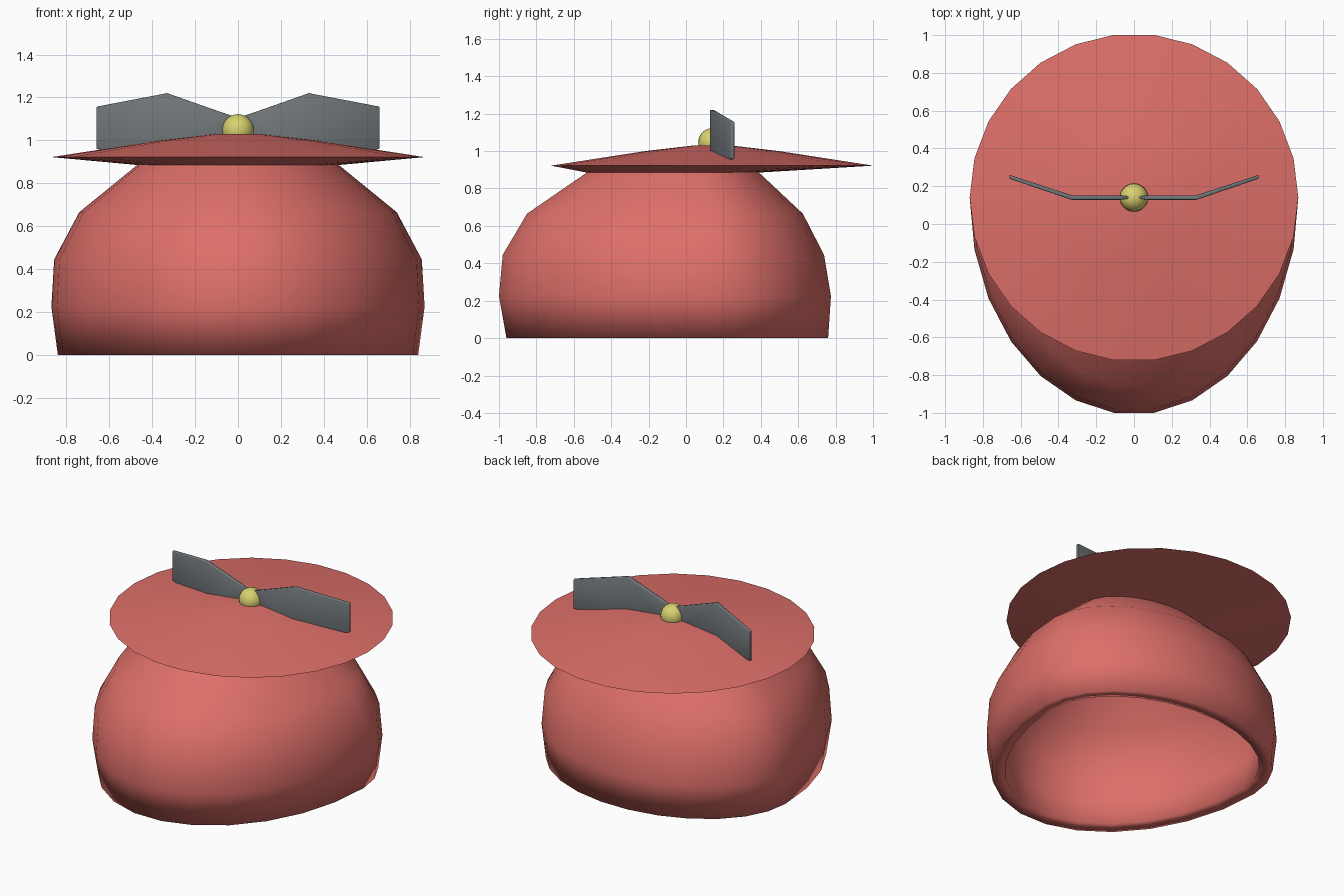
import bpy, bmesh, math
from mathutils import Vector

if "Cube" in bpy.data.objects:
    bpy.data.objects.remove(bpy.data.objects["Cube"])

SIDES = 26
AXIS_Y = 0.14


def material(name, rgb):
    m = bpy.data.materials.new(name)
    m.diffuse_color = (*rgb, 1)
    m.use_nodes = True
    m.node_tree.nodes["Principled BSDF"].inputs["Base Color"].default_value = m.diffuse_color
    return m


RED = material("coral red", (0.73, 0.16, 0.142))
GREY = material("slate grey", (0.165, 0.185, 0.195))
YELLOW = material("soft yellow", (0.69, 0.64, 0.158))


def finish(bm, name, mat, angle=40):
    bmesh.ops.recalc_face_normals(bm, faces=bm.faces)
    mesh = bpy.data.meshes.new(name)
    bm.to_mesh(mesh)
    bm.free()
    mesh.materials.append(mat)
    ob = bpy.data.objects.new(name, mesh)
    bpy.context.collection.objects.link(ob)
    bpy.ops.object.select_all(action='DESELECT')
    ob.select_set(True)
    bpy.context.view_layer.objects.active = ob
    bpy.ops.object.shade_smooth_by_angle(angle=math.radians(angle))
    return ob


def ring(bm, rx, y_front, y_back, z, yc=AXIS_Y):
    """Egg-shaped ring, widest at yc, reaching y_front and y_back."""
    verts = []
    for i in range(SIDES):
        a = 2 * math.pi * i / SIDES
        s = math.sin(a)
        ry = (y_back - yc if s > 0 else yc - y_front) / math.cos(math.pi / SIDES)
        verts.append(bm.verts.new((rx * math.cos(a), yc + ry * s, z)))
    return verts


def bridge(bm, a, b):
    for i in range(len(a)):
        j = (i + 1) % len(a)
        bm.faces.new((a[i], a[j], b[j], b[i]))


# Cap: bowl, flared disc brim and low cone in one skin, thickened inwards
wall = [  # half width, front y, back y, z, centre y
    (0.84, -0.96, 0.76, 0.0, 0.14),
    (0.87, -1.0, 0.775, 0.225, 0.14),
    (0.857, -0.98, 0.738, 0.445, 0.14),
    (0.74, -0.85, 0.625, 0.665, 0.13),
    (0.47, -0.53, 0.39, 0.885, 0.09),
]
bm = bmesh.new()
rings = [ring(bm, *w) for w in wall]
for r, z in ((0.87, 0.922), (0.36, 1.0), (0.1, 1.03)):
    rings.append(ring(bm, r, AXIS_Y - r * 0.99, AXIS_Y + r * 0.99, z))
for a, b in zip(rings, rings[1:]):
    bridge(bm, a, b)
bm.faces.new(rings[-1])
cap = finish(bm, "cap", RED)
shell = cap.modifiers.new("wall_thickness", 'SOLIDIFY')
shell.thickness = 0.083
shell.offset = -1

# Hub: ball on the tip of the cone
bm = bmesh.new()
bmesh.ops.create_uvsphere(bm, u_segments=20, v_segments=12, radius=0.075)
bmesh.ops.translate(bm, verts=bm.verts, vec=Vector((0, AXIS_Y, 1.047)))
finish(bm, "propeller_hub", YELLOW)

# Propeller blades: bent tapered plates, mirrored left and right
for side, label in ((1, "right"), (-1, "left")):
    bm = bmesh.new()
    sections = []
    for x, y, low, high, t in ((0.02, 0.14, 1.0, 1.112, 0.005),
                               (0.08, 0.14, 0.985, 1.132, 0.012),
                               (0.33, 0.14, 0.905, 1.22, 0.012),
                               (0.66, 0.25, 0.96, 1.157, 0.01)):
        sections.append([bm.verts.new((side * x, y + dy, z)) for dy, z in
                         ((-t, low), (t, low), (t, high), (-t, high))])
    for a, b in zip(sections, sections[1:]):
        bridge(bm, a, b)
    bm.faces.new(sections[0])
    bm.faces.new(sections[-1])
    blade = finish(bm, "propeller_blade_" + label, GREY, 180)
    bevel = blade.modifiers.new("soft_edges", 'BEVEL')
    bevel.width = 0.006
    bevel.segments = 2
    bevel.limit_method = 'ANGLE'
    bevel.angle_limit = math.radians(40)
